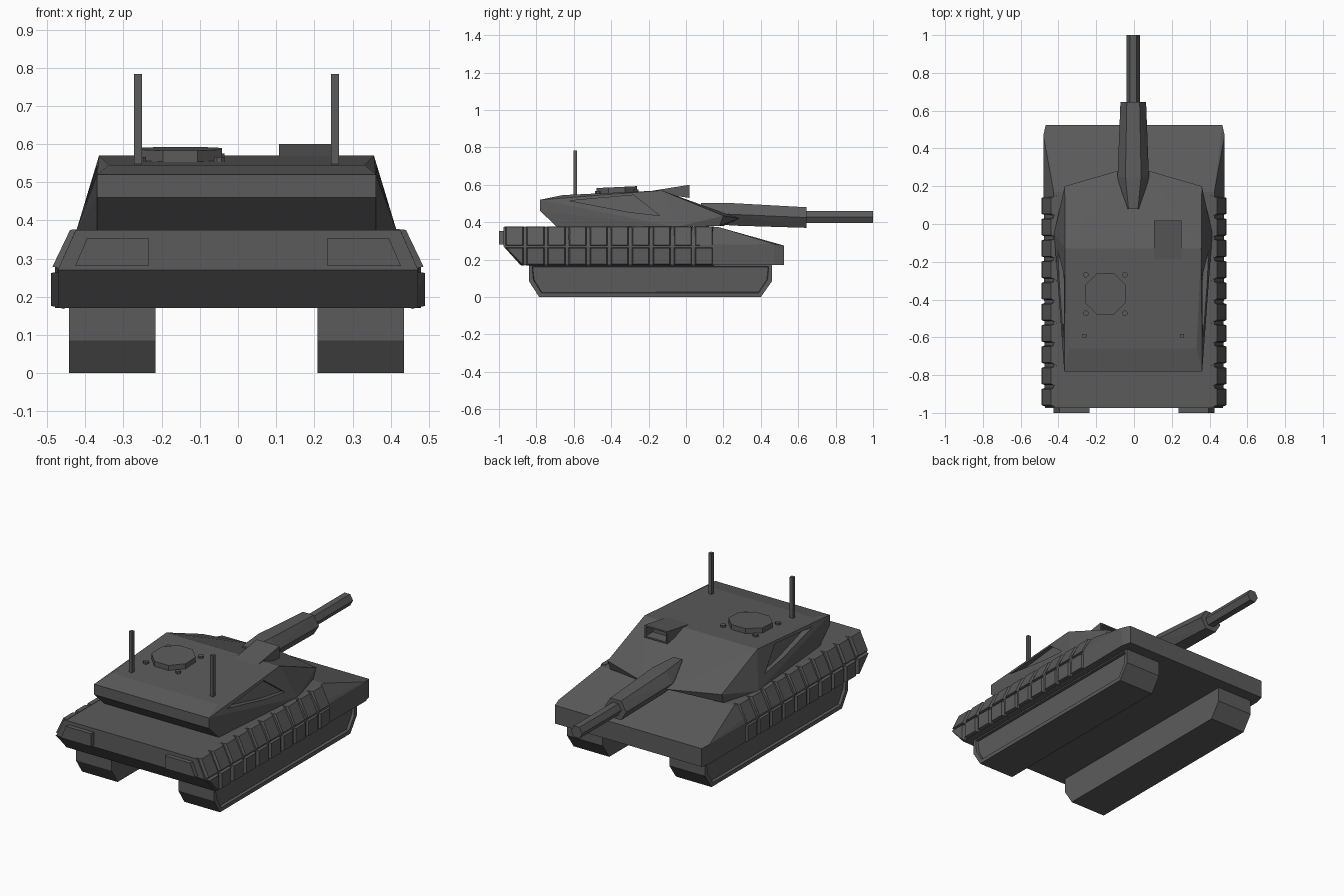
import bpy, bmesh
from math import cos, sin, pi, radians
from mathutils import Vector

if "Cube" in bpy.data.objects:
    bpy.data.objects.remove(bpy.data.objects["Cube"])

C = -0.004  # slight sideways offset of turret and tracks
dark = bpy.data.materials.new("dark_grey_paint")
dark.diffuse_color = (.105, .105, .105, 1)
dark.use_nodes = True
dark.node_tree.nodes["Principled BSDF"].inputs["Base Color"].default_value = dark.diffuse_color


def hull(name, pts, mirror=False, cx=0.0, recess=None):
    """Convex flat-faced solid; recess = (normal, inset, depth) sinks one face."""
    if mirror:
        pts = [(s * x, y, z) for x, y, z in pts for s in (1, -1)]
    bm = bmesh.new()
    for x, y, z in pts:
        bm.verts.new((x + cx, y, z))
    bmesh.ops.remove_doubles(bm, verts=bm.verts[:], dist=1e-5)
    bmesh.ops.convex_hull(bm, input=bm.verts[:])
    loose = [v for v in bm.verts if not v.link_faces]
    bmesh.ops.delete(bm, geom=loose, context='VERTS')
    bmesh.ops.dissolve_limit(bm, angle_limit=radians(1), verts=bm.verts[:], edges=bm.edges[:])
    bmesh.ops.recalc_face_normals(bm, faces=bm.faces[:])
    if recess:
        n, inset, depth = recess
        bm.normal_update()
        f = max(bm.faces, key=lambda f: f.normal.dot(Vector(n)))
        bmesh.ops.inset_region(bm, faces=[f], thickness=inset)
        bmesh.ops.inset_region(bm, faces=[f], thickness=0.004, depth=-depth)
    me = bpy.data.meshes.new(name)
    bm.to_mesh(me)
    bm.free()
    me.materials.append(dark)
    ob = bpy.data.objects.new(name, me)
    bpy.context.collection.objects.link(ob)
    return ob


def box(name, x0, x1, y0, y1, z0, z1):
    return hull(name, [(x, y, z) for x in (x0, x1) for y in (y0, y1) for z in (z0, z1)])


def hex_tube(name, rings):
    """Six-sided barrel section: rings of (y, z centre, half width, half height)."""
    return hull(name, [(w * cos(k * pi / 3), y, z + h * sin(k * pi / 3) / 0.866)
                       for y, z, w, h in rings for k in range(6)], cx=C)


# Hull with sloped glacis and undercut rear
hull("hull", [(.467, .525, .17), (.467, .525, .275), (.48, .47, .17), (.48, .47, .283),
              (.425, .17, .375), (.48, .15, .17), (.48, .15, .275),
              (.425, -.975, .375), (.472, -.975, .27), (.472, -.885, .17)], True)

for side, s in (("right", 1), ("left", -1)):
    # Track units with recessed outer face
    prof = [(-.785, 0), (.40, 0), (.46, .085), (.46, .18), (-.84, .18), (-.84, .085)]
    hull("track_" + side, [(s * x, y, z) for x in (.212, .439) for y, z in prof],
         cx=C, recess=((s, 0, 0), .025, .015))

    # Two rows of bevelled skirt armour blocks
    for i in range(10):
        b = .152 - .1125 * i - .002
        a = b - .1085
        last = i == 9
        lo, up = [], []
        for y, e in ((a, .012), (b, -.012)):
            shift = .09 if last and y == a else 0
            lo += [(s * .455, y + shift, .168), (s * .455, y, .268),
                   (s * .49, y + e + shift * .92, .176), (s * .49, y + e, .262)]
            up += [(s * .455, y, .271), (s * .41, y, .378),
                   (s * .486, y + e, .279), (s * .44, y + e, .375)]
        hull(f"skirt_lower_{side}_{i}", lo)
        hull(f"skirt_upper_{side}_{i}", up)

    # Rear light housings
    hull("rear_housing_" + side, [(s * x, y, z) for y in (-1, -.95) for x, z in
                                  ((.235, .28), (.235, .354), (.395, .354), (.427, .28))])

# Faceted turret
turret = hull("turret", [(.365, -.78, .52), (.365, -.78, .46), (.335, -.66, .545),
                         (.36, -.13, .57), (.365, -.69, .375), (.419, -.05, .375),
                         (.363, .2, .435), (.36, .18, .38),
                         (.07, .285, .42), (.07, .2, .38)], True, C)

# Sunken side panels on the turret
for s in (1, -1):
    panel = [(.354, -.62, .515), (.362, -.28, .545), (.398, -.14, .435), (.383, -.31, .455)]
    cutter = hull("panel_cutter", [(s * (x + d), y, z) for x, y, z in panel
                                   for d in (-.018, .1)], cx=C)
    cutter.hide_render = True
    cutter.hide_viewport = True
    m = turret.modifiers.new("panel", 'BOOLEAN')
    m.object = cutter
    m.solver = 'EXACT'

# Gun mantlet and barrel
hex_tube("gun_mantlet", [(.08, .45, .05, .053), (.25, .442, .083, .06), (.645, .425, .068, .055)])
hex_tube("gun_barrel", [(.6, .428, .036, .032), (1.0, .428, .036, .032)])

# Gunner sight box with open front
hull("sight_box", [(x, y, z) for x in (.107, .252) for y, z in
                   ((-.2, .565), (-.12, .577), (.018, .6), (.018, .53), (-.12, .55))],
     recess=((0, 1, 0), .012, .06))


def roof(y):
    return .57 + (y + .13) * .047


# Octagonal hatch following the roof slope
hx, hy = -.151, -.37
oct_pts = [(cos(pi / 8 + k * pi / 4) / .924, sin(pi / 8 + k * pi / 4) / .924) for k in range(8)]
hull("hatch", [(hx + .109 * u, hy + .109 * v, roof(hy + .109 * v) + h)
               for h in (-.01, .029) for u, v in oct_pts])

# Hatch bolts
for x in (-.255, -.049):
    for y in (-.268, -.472):
        hull("hatch_bolt", [(x + .014 * u, y + .014 * v, roof(y) + h)
                            for h in (-.01, .012) for u, v in oct_pts])

# Antennas
for x in (.258, -.258):
    box("antenna", x + C - .01, x + C + .01, -.602, -.582, .53, .783)
